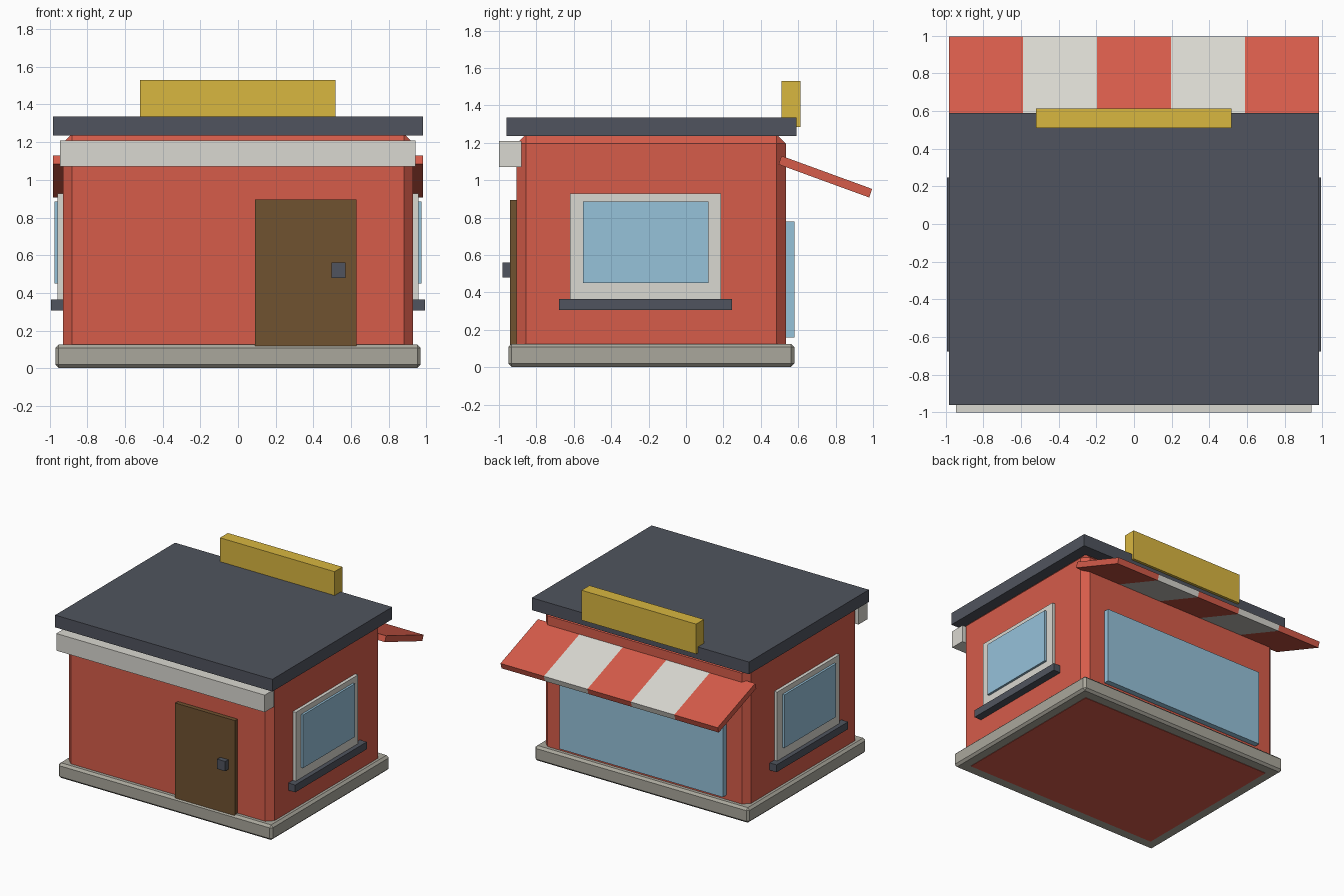
import bpy
import bmesh
import math

if "Cube" in bpy.data.objects:
    bpy.data.objects.remove(bpy.data.objects["Cube"])


def lin(c):
    c /= 255
    return c / 12.92 if c <= 0.04045 else ((c + 0.055) / 1.055) ** 2.4


def material(name, r, g, b):
    m = bpy.data.materials.new(name)
    m.diffuse_color = (lin(r), lin(g), lin(b), 1)
    m.use_nodes = True
    m.node_tree.nodes["Principled BSDF"].inputs["Base Color"].default_value = m.diffuse_color
    return m


RED = material("brick red", 214, 92, 74)
WHITE = material("off white", 218, 216, 209)
SLATE = material("dark slate", 80, 84, 94)
STONE = material("stone grey", 170, 167, 156)
GLASS = material("pale blue glass", 150, 194, 218)
WOOD = material("brown wood", 112, 82, 48)
GOLD = material("sign yellow", 217, 183, 64)


def box(name, x, y, z, mat, bevel=0):
    """Box from (min, max) ranges, with an optional one-segment chamfer."""
    bm = bmesh.new()
    bmesh.ops.create_cube(bm, size=1)
    for v in bm.verts:
        v.co = [r[0] if c < 0 else r[1] for c, r in zip(v.co, (x, y, z))]
    if bevel:
        bmesh.ops.bevel(bm, geom=bm.edges[:], offset=bevel, segments=1,
                        affect='EDGES', profile=0.5)
    return finish(name, bm, mat)


def finish(name, bm, mat):
    bmesh.ops.recalc_face_normals(bm, faces=bm.faces[:])
    me = bpy.data.meshes.new(name)
    bm.to_mesh(me)
    bm.free()
    me.materials.append(mat)
    ob = bpy.data.objects.new(name, me)
    bpy.context.collection.objects.link(ob)
    return ob


# Main shell: plinth, chamfered walls, flat roof
box("walls", (-0.93, 0.93), (-0.905, 0.535), (0, 1.245), RED, 0.05)
box("plinth", (-0.97, 0.97), (-0.95, 0.58), (0.002, 0.125), STONE, 0.018)
box("roof", (-0.983, 0.983), (-0.96, 0.59), (1.235, 1.335), SLATE)
box("sign_board", (-0.52, 0.517), (0.51, 0.612), (1.285, 1.53), GOLD)
box("fascia", (-0.945, 0.942), (-1.0, -0.88), (1.07, 1.21), WHITE)

# Door and handle
box("door", (0.09, 0.63), (-0.94, -0.88), (0.115, 0.895), WOOD)
box("door_handle", (0.497, 0.57), (-0.98, -0.935), (0.48, 0.56), SLATE)

# Shop window under the awning
box("shop_window", (-0.74, 0.74), (0.5, 0.58), (0.16, 0.78), GLASS)

# Matching window on each side wall
for side, s in (("left", -1), ("right", 1)):
    def depth(d):
        return tuple(sorted((s * 0.9, s * d)))
    box(side + "_window_frame", depth(0.957), (-0.62, 0.187), (0.35, 0.928), WHITE)
    box(side + "_window_glass", depth(0.975), (-0.55, 0.12), (0.45, 0.885), GLASS)
    box(side + "_window_sill", depth(0.993), (-0.678, 0.247), (0.305, 0.365), SLATE)

# Sloping awning made of five alternating striped slabs
section = [(0.51, 1.13), (0.995, 0.953), (0.98, 0.907), (0.495, 1.084)]
half, count = 0.983, 5
width = 2 * half / count
for i in range(count):
    bm = bmesh.new()
    x0 = -half + i * width
    face = bm.faces.new([bm.verts.new((x0, y, z)) for y, z in section])
    ext = bmesh.ops.extrude_face_region(bm, geom=[face])
    moved = [g for g in ext["geom"] if isinstance(g, bmesh.types.BMVert)]
    bmesh.ops.translate(bm, verts=moved, vec=(width, 0, 0))
    if len(bm.faces) < 6:
        bm.faces.new([v for v in bm.verts if v not in moved])
    finish(f"awning_stripe_{i + 1}", bm, WHITE if i % 2 else RED)
